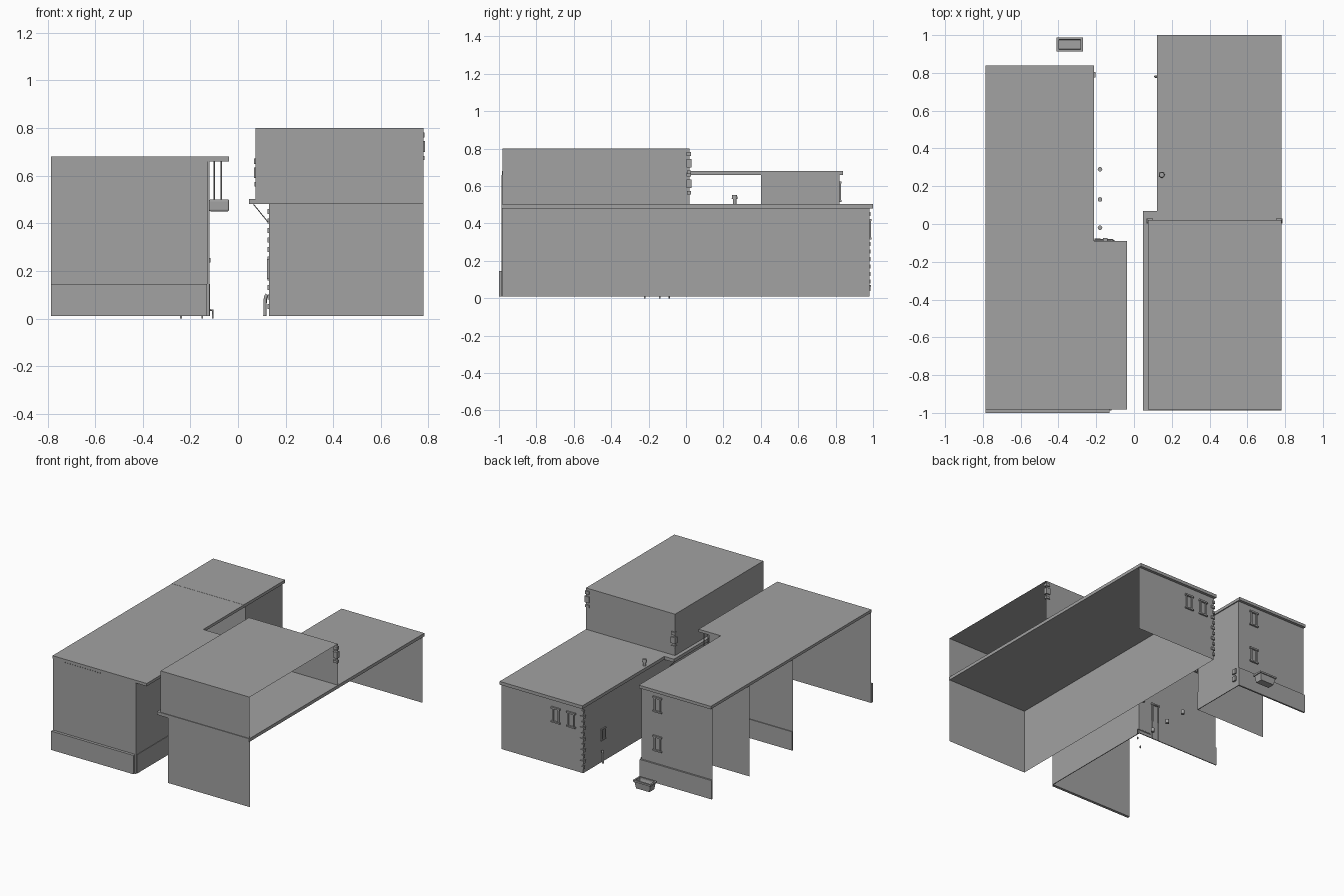
import bpy, bmesh
from mathutils import Vector

if "Cube" in bpy.data.objects:
    bpy.data.objects.remove(bpy.data.objects["Cube"])


def mesh_obj(name, bm):
    bmesh.ops.recalc_face_normals(bm, faces=bm.faces)
    me = bpy.data.meshes.new(name)
    bm.to_mesh(me)
    bm.free()
    ob = bpy.data.objects.new(name, me)
    bpy.context.collection.objects.link(ob)
    return ob


def add_box(bm, x0, x1, y0, y1, z0, z1):
    r = bmesh.ops.create_cube(bm, size=1)
    for v in r["verts"]:
        v.co = Vector(((x0 + x1) / 2 + v.co.x * (x1 - x0),
                       (y0 + y1) / 2 + v.co.y * (y1 - y0),
                       (z0 + z1) / 2 + v.co.z * (z1 - z0)))


def boxes(name, items):
    bm = bmesh.new()
    for it in items:
        add_box(bm, *it)
    return mesh_obj(name, bm)


def prism(name, pts, z0, z1):
    bm = bmesh.new()
    f = bm.faces.new([bm.verts.new((x, y, z0)) for x, y in pts])
    r = bmesh.ops.extrude_face_region(bm, geom=[f], use_keep_orig=True)
    for v in r["geom"]:
        if isinstance(v, bmesh.types.BMVert):
            v.co.z = z1
    return mesh_obj(name, bm)


def wall(name, pts, z0, z1):
    """Thin wall shell following a plan polyline."""
    bm = bmesh.new()
    lo = [bm.verts.new((x, y, z0)) for x, y in pts]
    hi = [bm.verts.new((x, y, z1)) for x, y in pts]
    for i in range(len(pts) - 1):
        bm.faces.new((lo[i], lo[i + 1], hi[i + 1], hi[i]))
    return mesh_obj(name, bm)


def cylinder(name, x, y, z0, z1, r, top=None, n=16):
    bpy.ops.mesh.primitive_cone_add(vertices=n, radius1=r, radius2=r if top is None else top,
                                    depth=z1 - z0, location=(x, y, (z0 + z1) / 2))
    bpy.context.object.name = name
    bpy.ops.object.shade_smooth_by_angle()


def pipe(name, pts, r):
    cu = bpy.data.curves.new(name, "CURVE")
    cu.dimensions = "3D"
    cu.bevel_depth, cu.bevel_resolution = r, 2
    cu.use_fill_caps = True
    sp = cu.splines.new("POLY")
    sp.points.add(len(pts) - 1)
    for p, c in zip(sp.points, pts):
        p.co = (*c, 1)
    bpy.context.collection.objects.link(bpy.data.objects.new(name, cu))


def back_window(name, x, y, z, w=.055, h=.11):
    a, b, d = w / 2, h / 2, .008
    boxes(name, [(x - a, x - a + .01, y, y + d, z - b, z + b),
                 (x + a - .01, x + a, y, y + d, z - b, z + b),
                 (x - a - .008, x + a + .008, y, y + d + .004, z + b - .012, z + b),
                 (x - a - .008, x + a + .008, y, y + d + .004, z - b, z - b + .01)])


# Left building: roof slabs and wall shells, open on the outer side
prism("left_roof", [(-.785, -.983), (-.037, -.983), (-.037, -.09), (-.213, -.09),
                    (-.213, .37), (-.785, .37)], .66, .68)
boxes("left_rear_roof", [(-.785, -.213, .37, .84, .66, .681)])
wall("left_front_walls", [(-.785, -.98), (-.12, -.98), (-.12, -.09), (-.785, -.09)], .01, .66)
wall("left_rear_walls", [(-.785, .4), (-.22, .4), (-.22, .82), (-.785, .82)], .01, .66)

# Base bands around the left building
boxes("left_base_band", [(-.785, -.13, -1, -.98, .01, .145),
                         (-.122, -.117, -.98, -.088, .01, .145),
                         (-.785, -.12, -.09, -.084, .01, .145),
                         (-.22, -.215, .4, .82, .01, .145),
                         (-.785, -.215, .82, .832, .01, .145)])
boxes("front_corner_trim", [(-.131, -.12, -.987, -.98, .01, .66)])

# Row of small dentils below the front roof edge
boxes("front_dentils", [(-.77 + i * .02, -.766 + i * .02, -.983, -.98, .653, .66)
                        for i in range(32)])

# Right building: lower shell, slab and upper storey
prism("right_slab", [(.047, -.987), (.78, -.987), (.78, 1), (.123, 1), (.123, .07), (.047, .07)],
      .48, .503)
wall("right_lower_walls", [(.78, -.98), (.13, -.98), (.13, .98), (.78, .98)], .01, .48)
wall("upper_walls", [(.78, -.982), (.073, -.982), (.073, .02), (.78, .02)], .5, .8)
bm = bmesh.new()
bm.faces.new([bm.verts.new(p) for p in
              ((.073, -.982, .8), (.78, -.982, .8), (.78, .02, .8), (.073, .02, .8))])
mesh_obj("upper_roof", bm)

# Corner stones
stones = []
for i in range(11):
    z, w = .04 + i * .04, .022 if i % 2 else .012
    stones += [(.123, .13, .98 - w, .987, z, z + .02), (.13, .13 + w, .98, .987, z, z + .02)]
boxes("lower_corner_stones", stones)
for name, x, z0 in (("outer_corner_stones", .768, .665), ("inner_corner_stones", .084, .555)):
    boxes(name, [(x - w, x + w, .02 - w, .012 + w, z0 + dz, z0 + dz + h)
                 for dz, h, w in ((0, .018, .015), (.035, .045, .017), (.095, .022, .016))])

# Rear windows
for i, z in enumerate((.29, .57)):
    back_window(f"left_rear_window_{i}", -.35, .82, z)
for i, x in enumerate((.225, .345)):
    back_window(f"right_rear_window_{i}", x, .98, .37)

# Alley fittings
boxes("alley_window", [(.122, .13, .735, .742, .17, .25), (.122, .13, .77, .777, .17, .25),
                       (.122, .13, .73, .782, .242, .25), (.122, .13, .73, .782, .165, .173)])
pipe("drain_pipe", [(.122, .78, .1), (.118, .78, .095), (.114, .78, .08), (.113, .78, .01)], .007)
boxes("alley_ledge", [(-.12, -.115, -.6, -.4, .235, .255)])
boxes("meter_boxes", [(-.22, -.203, .775, .805, .055, .09), (-.22, -.203, .775, .805, .11, .145)])
for i, y in enumerate((-.02, .13, .29)):
    cylinder(f"bollard_{i}", -.18, y, .012, .04, .012)

# Door frame, wall lamp and ground pipework at the recessed wall
boxes("alley_door", [(-.285, -.278, -.09, -.08, .01, .27), (-.235, -.228, -.09, -.08, .01, .27),
                     (-.29, -.222, -.09, -.078, .27, .28)])
boxes("wall_lamp", [(-.16, -.145, -.09, -.075, .26, .29), (-.165, -.14, -.09, -.073, .29, .297)])
for i, (x, y) in enumerate(((-.24, -.22), (-.15, -.14))):
    boxes(f"ground_foot_{i}", [(x - .004, x + .004, y - .004, y + .004, 0, .015)])
pipe("ground_pipe", [(-.21, -.082, .035), (-.115, -.082, .035), (-.106, -.09, .035),
                     (-.106, -.09, 0)], .004)

# Hanging panel with two rods under the left overhang
panel = boxes("hanging_panel", [(-.122, -.037, -.115, -.095, .45, .5)])
bv = panel.modifiers.new("round", "BEVEL")
bv.width, bv.segments = .008, 3
for i, x in enumerate((-.1, -.07)):
    cylinder(f"panel_rod_{i}", x, -.105, .5, .66, .003, n=8)

# Struts carrying the right overhang
for i, y in enumerate((-.9, -.45, 0)):
    pipe(f"overhang_strut_{i}", [(.065, y, .48), (.126, y, .405)], .002)

# Roof vent
cylinder("vent_stack", .147, .26, .5, .535, .01)
cylinder("vent_cap", .147, .26, .53, .552, .016, .013)

# Waste container behind the left building: tapered body with rim and recessed top
bm = bmesh.new()
add_box(bm, -.405, -.275, .918, .982, .012, .07)
for v in bm.verts:
    if v.co.z < .02:
        v.co.x = -.34 + (v.co.x + .34) * .82
        v.co.y = .95 + (v.co.y - .95) * .82
bm.faces.ensure_lookup_table()
top = [f for f in bm.faces if f.calc_center_median().z > .065]
bmesh.ops.inset_region(bm, faces=top, thickness=.012, depth=0)
for v in top[0].verts:
    v.co.z -= .035
mesh_obj("waste_container", bm)
boxes("waste_container_rim", [(-.41, -.27, .912, .924, .06, .072), (-.41, -.27, .976, .988, .06, .072),
                              (-.41, -.398, .912, .988, .06, .072), (-.282, -.27, .912, .988, .06, .072)])

# Dark grey finish for everything
grey = bpy.data.materials.new("dark_grey")
grey.diffuse_color = (.36, .36, .36, 1)
grey.use_nodes = True
grey.node_tree.nodes["Principled BSDF"].inputs["Base Color"].default_value = grey.diffuse_color
for ob in bpy.context.scene.objects:
    ob.data.materials.append(grey)
